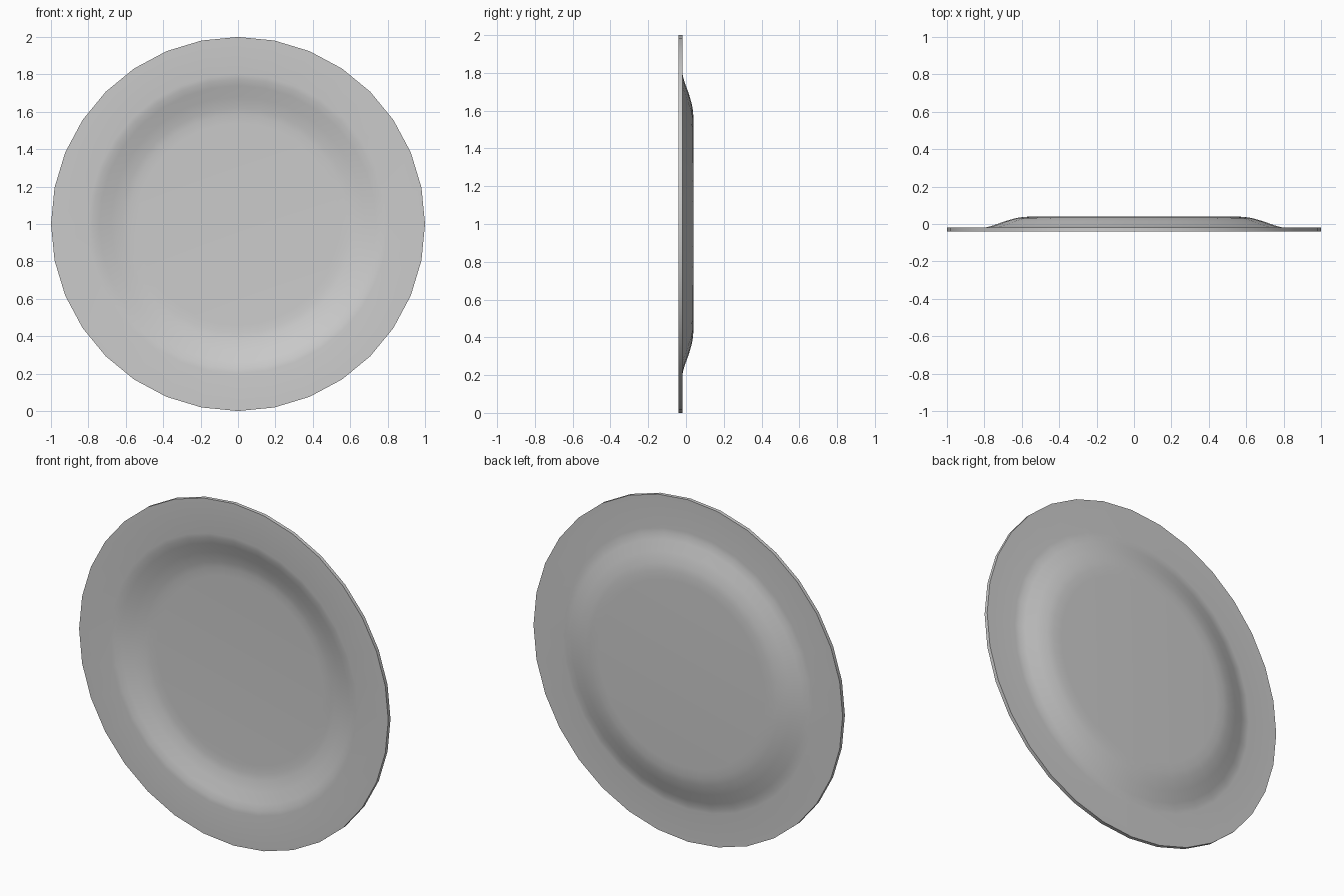
import bpy, bmesh, math

if "Cube" in bpy.data.objects:
    bpy.data.objects.remove(bpy.data.objects["Cube"])

SIDES = 32
# Profile as (radius, y): back face from the centre outwards, then front face back in
BACK = [(0.54, 0.04), (0.59, 0.038), (0.63, 0.032), (0.69, 0.015),
        (0.75, -0.007), (0.785, -0.017), (0.81, -0.019), (1.0, -0.019)]
FRONT = [(1.0, -0.04), (0.80, -0.04), (0.775, -0.037), (0.74, -0.026),
         (0.68, -0.005), (0.62, 0.012), (0.585, 0.017), (0.54, 0.019)]


def ring(bm, radius, y):
    return [bm.verts.new((radius * math.sin(2 * math.pi * i / SIDES), y,
                          1 + radius * math.cos(2 * math.pi * i / SIDES)))
            for i in range(SIDES)]


# Dished plate standing on its edge
bm = bmesh.new()
rings = [ring(bm, r, y) for r, y in BACK + FRONT]
for a, b in zip(rings, rings[1:]):
    for i in range(SIDES):
        j = (i + 1) % SIDES
        bm.faces.new((a[i], a[j], b[j], b[i]))

# Flat centre on both faces
bm.faces.new(rings[0])
bm.faces.new(rings[-1])
bmesh.ops.recalc_face_normals(bm, faces=bm.faces[:])

mesh = bpy.data.meshes.new("plate")
bm.to_mesh(mesh)
bm.free()
plate = bpy.data.objects.new("plate", mesh)
bpy.context.collection.objects.link(plate)

# Smooth dish with a crisp outer rim
bpy.context.view_layer.objects.active = plate
plate.select_set(True)
bpy.ops.object.shade_smooth_by_angle(angle=math.radians(30))
